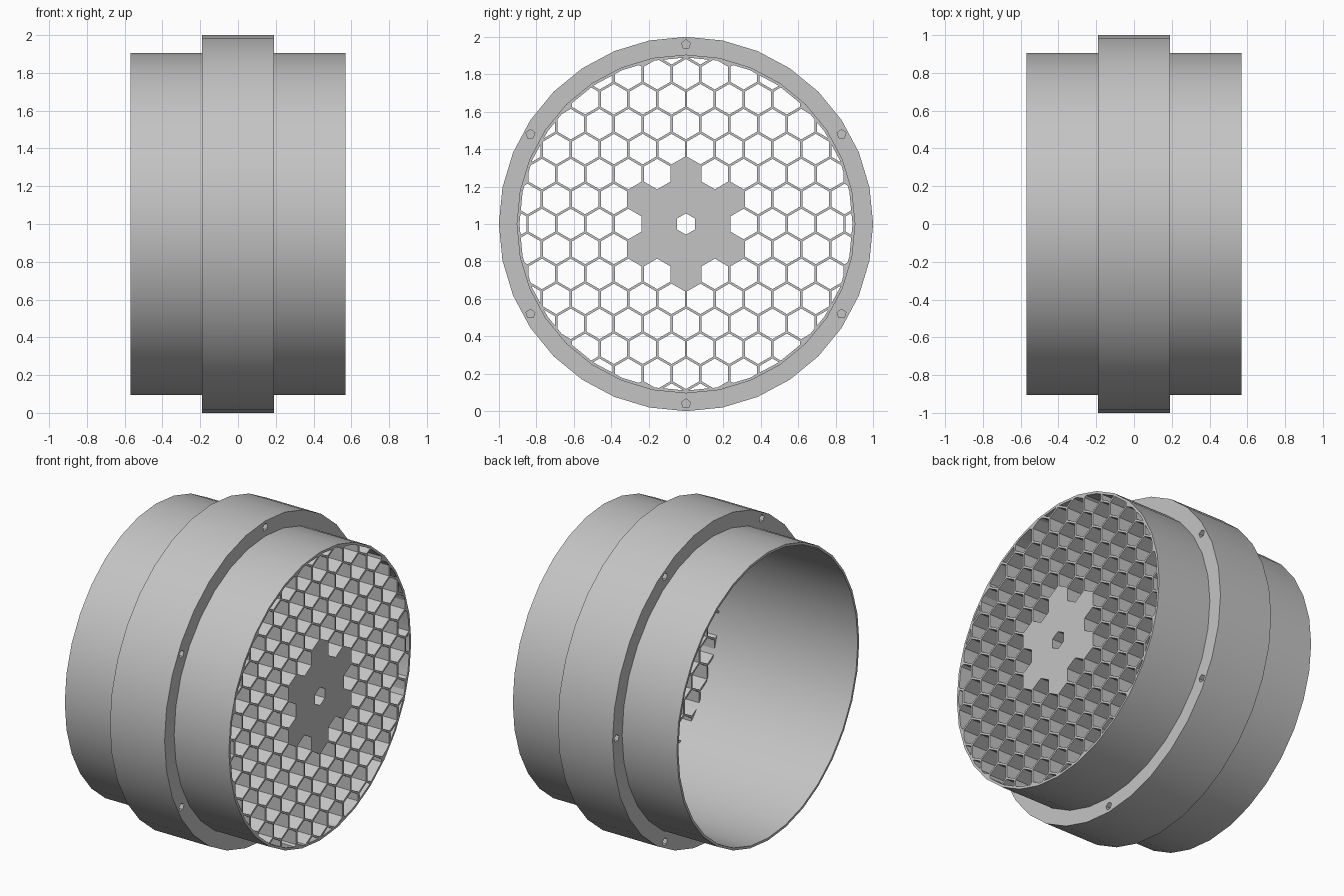
import bpy, bmesh, math

if "Cube" in bpy.data.objects:
    bpy.data.objects.remove(bpy.data.objects["Cube"], do_unlink=True)

SIDES = 32
HALF = 0.57            # half length of the sleeve
FLANGE = 0.19          # half length of the flange
BORE, BODY, RIM = 0.89, 0.905, 1.0
GRILLE_BACK = 0.39
PITCH, WALL = 0.154, 0.013
TOP = math.pi / 2

grey = bpy.data.materials.new("plain grey")
grey.use_nodes = True
colour = (0.55, 0.55, 0.55, 1)
grey.diffuse_color = colour
grey.node_tree.nodes["Principled BSDF"].inputs["Base Color"].default_value = colour


def circle(bm, x, r, n, y=0, z=0):
    """Ring of vertices around the x axis, first one at the top."""
    angles = [TOP + math.tau * i / n for i in range(n)]
    return [bm.verts.new((x, y + r * math.cos(a), z + r * math.sin(a))) for a in angles]


def bridge(bm, a, b):
    for i in range(len(a)):
        j = (i + 1) % len(a)
        bm.faces.new((a[i], a[j], b[j], b[i]))


def prism(bm, x0, x1, r, n, y=0, z=0):
    a, b = circle(bm, x0, r, n, y, z), circle(bm, x1, r, n, y, z)
    bridge(bm, a, b)
    bm.faces.new(a)
    bm.faces.new(b)


def finish(bm, name):
    bmesh.ops.recalc_face_normals(bm, faces=bm.faces)
    mesh = bpy.data.meshes.new(name)
    bm.to_mesh(mesh)
    bm.free()
    mesh.materials.append(grey)
    obj = bpy.data.objects.new(name, mesh)
    obj.location.z = RIM
    bpy.context.collection.objects.link(obj)
    return obj


def cut(obj, cutter):
    """Apply a boolean difference and discard the cutter."""
    cutter.hide_render = True
    mod = obj.modifiers.new("cut", "BOOLEAN")
    mod.operation, mod.solver, mod.object = "DIFFERENCE", "EXACT", cutter
    bpy.context.view_layer.update()
    result = bpy.data.meshes.new_from_object(obj.evaluated_get(bpy.context.evaluated_depsgraph_get()))
    obj.modifiers.clear()
    obj.data = result
    bpy.data.objects.remove(cutter, do_unlink=True)


# Sleeve with flange, turned from a closed profile
bm = bmesh.new()
profile = [(-HALF, BORE), (-HALF, BODY), (-FLANGE, BODY), (-FLANGE, RIM),
           (FLANGE, RIM), (FLANGE, BODY), (HALF, BODY), (HALF, BORE)]
rings = [circle(bm, x, r, SIDES) for x, r in profile]
for i, ring in enumerate(rings):
    bridge(bm, ring, rings[(i + 1) % len(rings)])
sleeve = finish(bm, "flanged_sleeve")

# Blind screw holes, staggered between the two flange faces
bm = bmesh.new()
for side, turn in ((1, TOP), (-1, 0)):
    for i in range(6):
        a = turn + i * math.tau / 6
        prism(bm, side * 0.06, side * (FLANGE + 0.05), 0.025, 5,
              0.96 * math.cos(a), 0.96 * math.sin(a))
cut(sleeve, finish(bm, "screw_hole_cutter"))

# Honeycomb grille: a disc with every cell cut except the star-shaped hub
bm = bmesh.new()
prism(bm, GRILLE_BACK, HALF, BORE + 0.007, SIDES)
grille = finish(bm, "honeycomb_grille")
bm = bmesh.new()
cell = (PITCH - WALL) / math.sqrt(3)
for row in range(-7, 8):
    for col in range(-11, 12):
        y = (col + row / 2) * PITCH
        z = row * PITCH * math.sqrt(3) / 2
        if 1.9 * PITCH < math.hypot(y, z) < BORE + 0.07:
            prism(bm, GRILLE_BACK - 0.1, HALF + 0.1, cell, 6, y, z)
prism(bm, GRILLE_BACK - 0.1, HALF + 0.1, 0.057, 6)   # shaft hole in the hub
cut(grille, finish(bm, "cell_cutter"))

# Smooth the round sleeve, keep its rims crisp
bpy.ops.object.select_all(action="DESELECT")
sleeve.select_set(True)
bpy.context.view_layer.objects.active = sleeve
bpy.ops.object.shade_smooth_by_angle(angle=math.radians(30))
